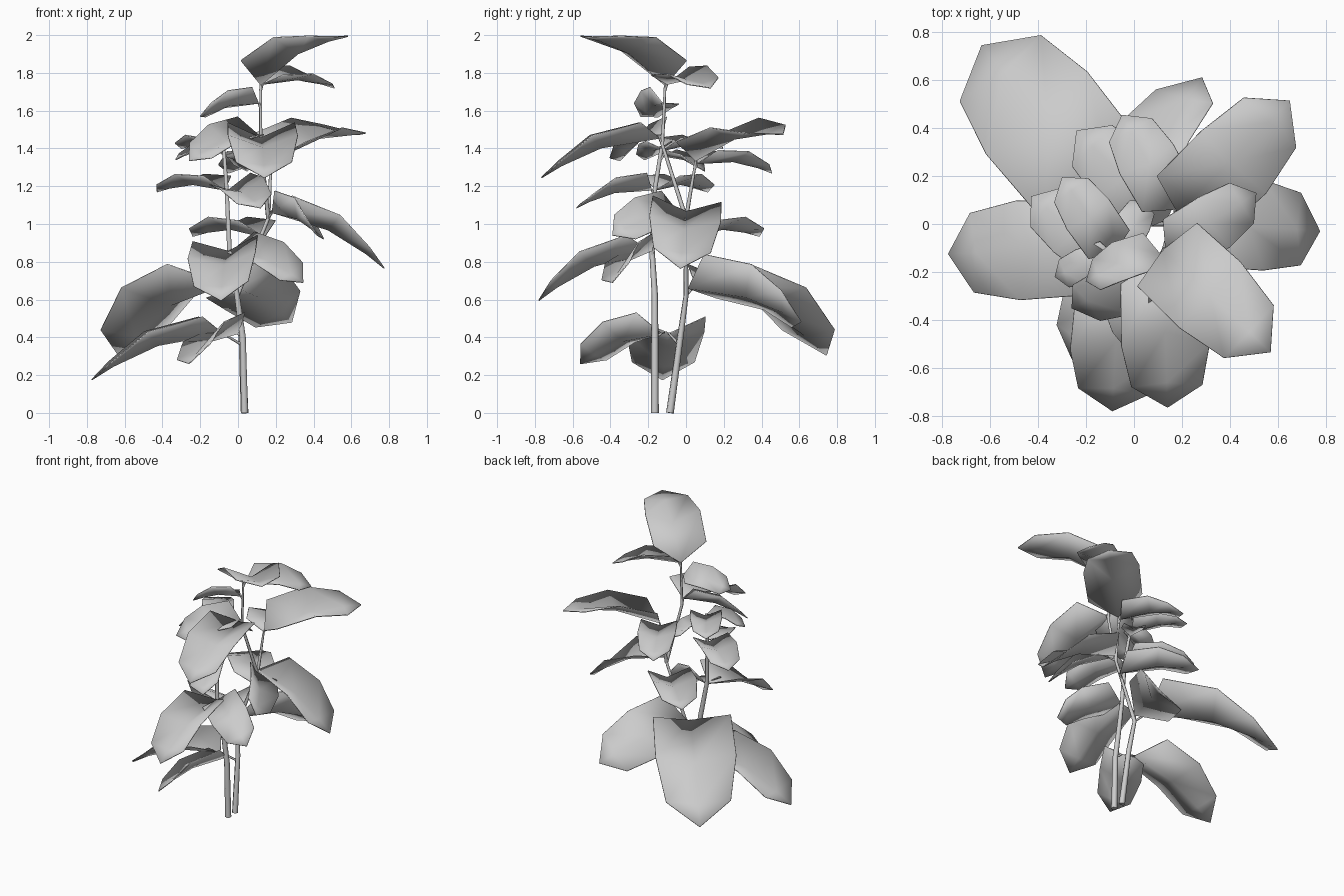
import bpy, bmesh
from math import sin, cos, radians
from mathutils import Vector

if "Cube" in bpy.data.objects:
    bpy.data.objects.remove(bpy.data.objects["Cube"])

UP = Vector((0, 0, 1))

def finish(bm, name):
    bmesh.ops.recalc_face_normals(bm, faces=bm.faces)
    me = bpy.data.meshes.new(name)
    bm.to_mesh(me)
    bm.free()
    ob = bpy.data.objects.new(name, me)
    bpy.context.collection.objects.link(ob)
    for p in me.polygons:
        p.use_smooth = True
    return ob

def tube(name, pts, r0, r1):
    """Tapered tube along a path, six sided."""
    cu = bpy.data.curves.new(name, 'CURVE')
    cu.dimensions = '3D'
    cu.bevel_depth = 1.0
    cu.bevel_resolution = 1
    cu.use_fill_caps = True
    sp = cu.splines.new('POLY')
    sp.points.add(len(pts) - 1)
    for i, (p, co) in enumerate(zip(sp.points, pts)):
        p.co = (*co, 1)
        p.radius = r0 + (r1 - r0) * i / (len(pts) - 1)
    ob = bpy.data.objects.new(name, cu)
    bpy.context.collection.objects.link(ob)
    return ob

# leaf rows: (edge along, edge rise, half width, midrib along, midrib rise)
ROWS = [(.11, .165, .27, 0, 0), (.515, .195, .28, .47, .075), (.83, .078, .225, .82, .04)]

def leaf(name, base, tip, roll=0):
    """Folded, drooping leaf blade running from base to tip, rolled about its length."""
    base, tip = Vector(base), Vector(tip)
    e = tip - base
    L = e.length
    e.normalize()
    s = UP.cross(e).normalized()
    s = s * cos(radians(roll)) + e.cross(s) * sin(radians(roll))
    n = e.cross(s)
    bm = bmesh.new()
    at = lambda u, v, w: bm.verts.new(base + L * (u * e + v * s + w * n))
    rows = [(at(u, h, w), at(mu, 0, mw), at(u, -h, w)) for u, w, h, mu, mw in ROWS]
    end = at(1, 0, 0)
    for a, b in zip(rows, rows[1:]):
        for k in (0, 1):
            bm.faces.new((a[k], a[k + 1], b[k + 1], b[k]))
    for k in (0, 1):
        bm.faces.new((rows[-1][k], rows[-1][k + 1], end))
    ob = finish(bm, name)
    m = ob.modifiers.new("thickness", 'SOLIDIFY')
    m.thickness = 0.006
    m.offset = 0

# two stems, the rear one forking
stems = {
    "front_stem": [(.035, -.165, 0), (.025, -.165, .4), (-.005, -.165, .62), (-.045, -.18, .86),
                   (-.06, -.165, 1.18), (-.075, -.13, 1.4)],
    "rear_stem": [(.035, -.085, 0), (.02, -.03, .4), (-.005, 0, .62), (.16, 0, 1.03)],
    "rear_stem_fork": [(.16, 0, 1.03), (.175, .05, 1.32)],
    "rear_stem_top": [(.16, 0, 1.03), (.12, -.125, 1.42), (.12, -.11, 1.74)],
}
for name, pts in stems.items():
    low = pts[0][2] < .1
    tube(name, pts, .021 if low else .012, .01 if low else .007)

# base, tip and roll of every leaf, from the top down
upper = [
    ((.12, -.11, 1.735), (.57, -.535, 1.99)),
    ((.13, -.10, 1.74), (.51, .13, 1.72), 10),
    ((.11, -.125, 1.64), (-.20, -.24, 1.57), 30),
    ((.11, -.13, 1.47), (-.26, -.35, 1.335), -24),
    ((.12, -.14, 1.455), (.14, -.765, 1.245)),
    ((.18, .05, 1.335), (.65, .515, 1.475), 8),
    ((.17, .06, 1.32), (-.05, .455, 1.27)),
    ((-.08, -.12, 1.39), (-.30, .195, 1.40)),
    ((-.08, -.13, 1.40), (-.33, -.22, 1.34)),
    ((-.07, -.12, 1.36), (.05, .10, 1.28)),
]
lower = [
    ((-.07, -.16, 1.18), (-.43, .115, 1.17)),
    ((-.05, -.18, 1.18), (.12, -.58, 1.085), 15),
    ((.17, 0, 1.065), (.775, -.03, .765), -6),
    ((.18, -.04, 1.06), (.42, -.39, .94), -42),
    ((.14, .02, .93), (-.24, .39, .935)),
    ((-.03, -.18, .86), (.345, -.39, .69), 28),
    ((-.05, -.19, .855), (-.09, -.78, .595), 6),
    ((-.07, .05, .68), (-.635, .745, .305)),
    ((.0, .01, .66), (.285, .61, .48), -40),
    ((-.08, -.09, .42), (-.775, -.125, .175)),
    ((.0, -.13, .42), (-.26, -.56, .26), 22),
]
samples = [Vector(a).lerp(Vector(b), i / 10) for pts in stems.values()
           for a, b in zip(pts, pts[1:]) for i in range(11)]
for i, spec in enumerate(upper + lower, 1):
    leaf(f"leaf_{i}", *spec)
    # leaf stalk rising from the nearest stem
    b = Vector(spec[0])
    foot = min(samples, key=lambda p: (p + Vector((0, 0, .04)) - b).length)
    if (foot - b).length > .02:
        tube(f"leaf_stalk_{i}", [foot, b], .008, .006)
